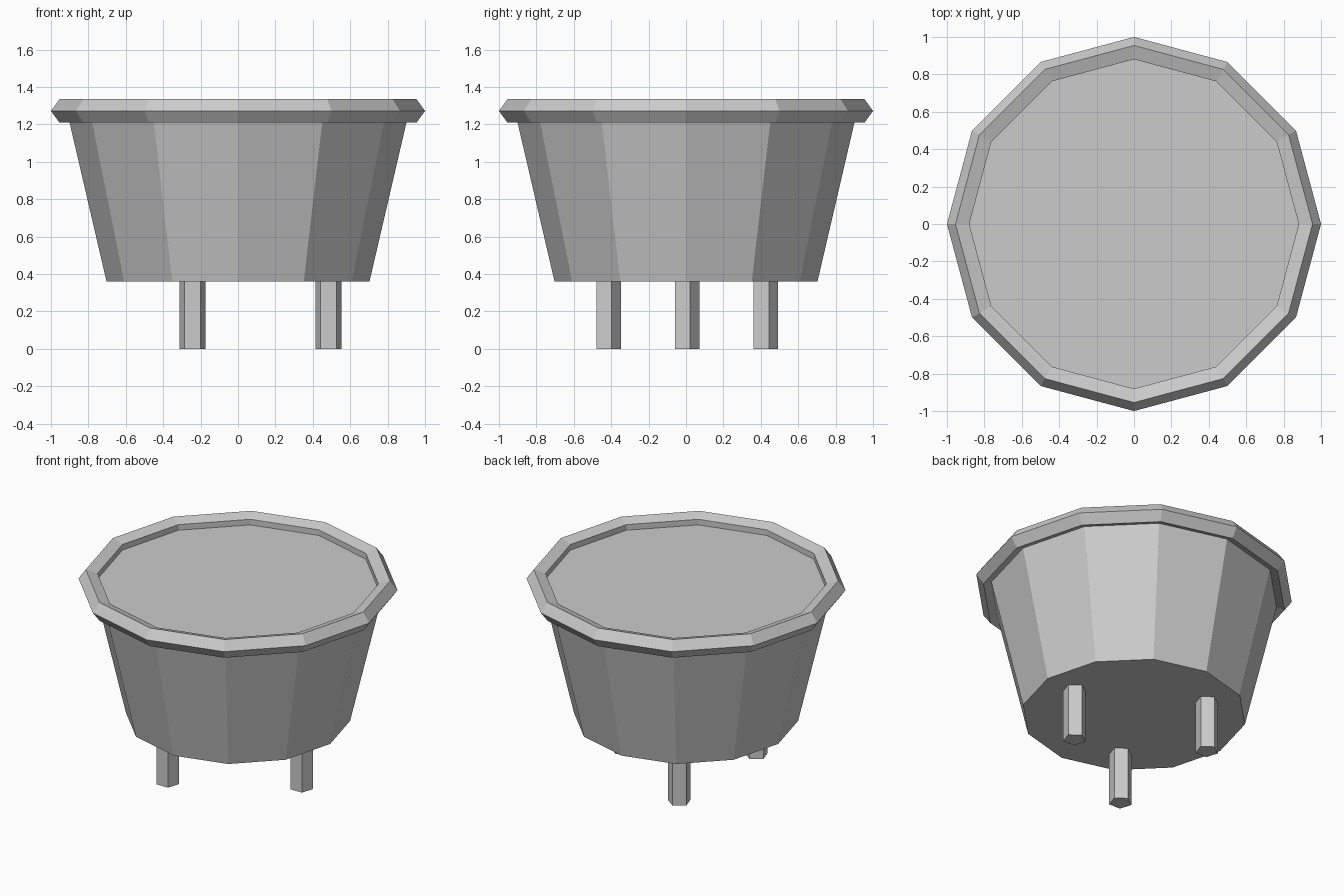
import bpy
from math import cos, sin, tau

if "Cube" in bpy.data.objects:
    bpy.data.objects.remove(bpy.data.objects["Cube"], do_unlink=True)

SIDES = 12
BODY_BOTTOM, RIM_HEIGHT = 0.36, 1.272

# Single plain grey for every part
grey = bpy.data.materials.new("light_grey")
grey.use_nodes = True
grey.diffuse_color = (0.6, 0.6, 0.6, 1)
grey.node_tree.nodes["Principled BSDF"].inputs["Base Color"].default_value = grey.diffuse_color


def finish(name):
    """Name the newest object, colour it and keep its facets flat."""
    obj = bpy.context.object
    obj.name = obj.data.name = name
    obj.data.materials.append(grey)
    bpy.ops.object.shade_flat()
    return obj


# Tapered tub whose flat top sits halfway up the rim
bpy.ops.mesh.primitive_cone_add(
    vertices=SIDES, radius1=0.703, radius2=0.915, depth=RIM_HEIGHT - BODY_BOTTOM,
    location=(0, 0, (RIM_HEIGHT + BODY_BOTTOM) / 2))
finish("tub")

# Five-sided rim ring
bpy.ops.mesh.primitive_torus_add(
    major_segments=SIDES, minor_segments=5, major_radius=0.934, minor_radius=0.066,
    location=(0, 0, RIM_HEIGHT))
finish("rim")

# Three five-sided legs spaced evenly, all facing the same way
for i, side in enumerate(("left", "back_right", "front_right")):
    angle = tau * i / 3
    bpy.ops.mesh.primitive_cylinder_add(
        vertices=5, radius=0.073, depth=BODY_BOTTOM,
        location=(0.485 * cos(angle), 0.485 * sin(angle), BODY_BOTTOM / 2))
    finish(side + "_leg")
